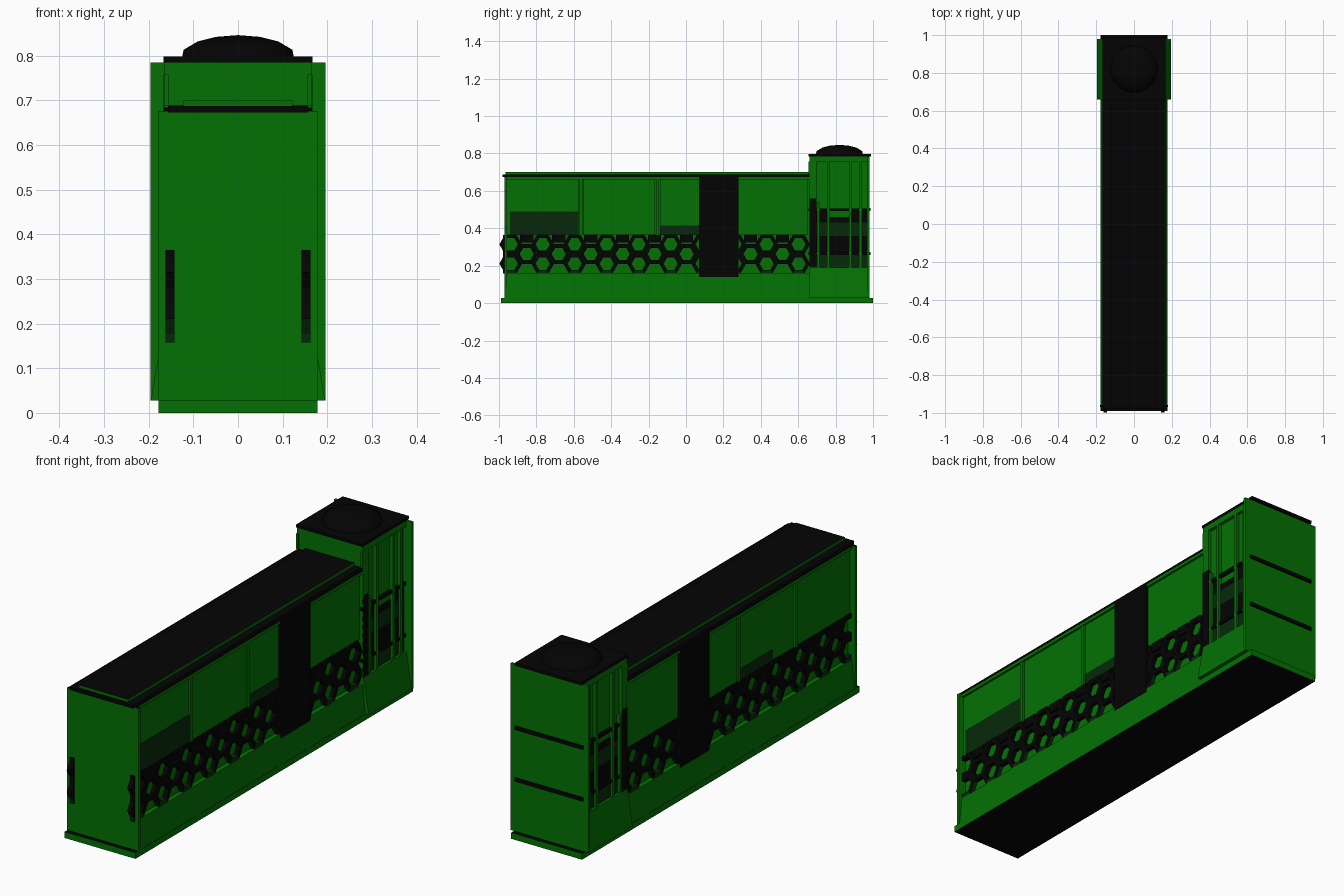
import bpy, bmesh, math

if "Cube" in bpy.data.objects:
    bpy.data.objects.remove(bpy.data.objects["Cube"])


def material(name, rgb):
    m = bpy.data.materials.new(name)
    m.diffuse_color = (*rgb, 1)
    m.use_nodes = True
    m.node_tree.nodes["Principled BSDF"].inputs["Base Color"].default_value = m.diffuse_color
    return m


GREEN = material("leaf green", (0.001, 0.165, 0.001))
BLACK = material("soft black", (0.0012, 0.0012, 0.0012))
DARK = material("dark green", (0.002, 0.022, 0.003))


def finish(name, bm, mats):
    me = bpy.data.meshes.new(name)
    bmesh.ops.recalc_face_normals(bm, faces=bm.faces[:])
    bm.to_mesh(me)
    bm.free()
    for m in mats:
        me.materials.append(m)
    ob = bpy.data.objects.new(name, me)
    bpy.context.collection.objects.link(ob)
    return ob


def box(name, x, y, z, mat, cap=None, both=False, flare=0):
    """Box from ranges. cap colours the top (and the underside if both);
    flare pushes the outer lower edge away from the middle."""
    bm = bmesh.new()
    bmesh.ops.create_cube(bm, size=1)
    for v in bm.verts:
        low = v.co.z < 0
        v.co = [r[0] + (c + 0.5) * (r[1] - r[0]) for c, r in zip(v.co, (x, y, z))]
        outer = max(abs(x[0]), abs(x[1]))
        if low and flare and abs(abs(v.co.x) - outer) < 1e-5:
            v.co.x += math.copysign(flare, v.co.x)
    ob = finish(name, bm, [mat, cap] if cap else [mat])
    if cap:
        for p in ob.data.polygons:
            if p.normal.z > 0.5 or (both and p.normal.z < -0.5):
                p.material_index = 1
    return ob


def sides(name, x, y, z, mat, flare=0):
    """Same box on the right and on the left."""
    box("right_" + name, x, y, z, mat, flare=flare)
    box("left_" + name, (-x[1], -x[0]), y, z, mat, flare=flare)


# Base and hall
box("base", (-.178, .178), (-.99, 1), (0, .028), GREEN, BLACK, both=True)
box("hall_core", (-.143, .143), (-.96, .67), (.028, .672), GREEN)
box("front_wall", (-.179, .179), (-.97, -.957), (.028, .675), GREEN, BLACK)
sides("skirt", (.14, .164), (-.957, .67), (.028, .158), GREEN, flare=.013)
sides("eave_beam", (.14, .165), (-.957, .66), (.66, .674), GREEN)

# Wall panels, posts and doors
for a, b in ((-.957, -.575), (-.55, -.165), (-.14, .07), (.28, .65)):
    sides("wall_panel", (.14, .155), (a, b), (.365, .66), GREEN)
for y in (-.5625, -.1525):
    sides("post", (.14, .162), (y - .009, y + .009), (.365, .66), GREEN)
sides("tall_door", (.14, .168), (.07, .28), (.14, .675), BLACK)
box("right_low_tint", (.155, .158), (-.94, -.575), (.365, .49), DARK)
box("right_small_tint", (.155, .158), (-.14, .07), (.365, .415), DARK)
box("left_small_tint", (-.158, -.155), (-.40, -.165), (.365, .415), DARK)

# Roof of the hall
box("roof", (-.157, .157), (-.98, .67), (.673, .687), BLACK)
sides("roof_edge", (.157, .166), (-.97, .66), (.674, .684), BLACK)
box("raised_roof", (-.122, .122), (-.965, .66), (.687, .70), GREEN, BLACK)


# Honeycomb screens, with the lowest bars in dark green
def honeycomb(name, x0, x1):
    bm = bmesh.new()
    for i in range(19):
        cy = -.937 + i * .0855
        for cz in ((.314, .211) if i % 2 == 0 else (.2625,)):
            rings = []
            for x, r in ((x0, .061), (x1, .061), (x1, .038), (x0, .038)):
                rings.append([bm.verts.new((x, cy + r * math.cos(k * math.pi / 3),
                                            cz + r * math.sin(k * math.pi / 3)))
                              for k in range(6)])
            for j in range(4):
                p, q = rings[j], rings[(j + 1) % 4]
                for k in range(6):
                    n = (k + 1) % 6
                    f = bm.faces.new((p[k], p[n], q[n], q[k]))
                    f.material_index = int(f.calc_center_median().z < .185)
    finish(name, bm, [BLACK, DARK])


honeycomb("right_honeycomb", .142, .162)
honeycomb("left_honeycomb", -.162, -.142)
for i in range(1, 19, 2):
    cy = -.937 + i * .0855
    sides("honeycomb_filler", (.142, .161), (cy - .035, cy + .035), (.325, .366), BLACK)
sides("honeycomb_end", (.142, .162), (-.978, -.96), (.215, .365), BLACK)
sides("honeycomb_end_foot", (.142, .162), (-.978, -.96), (.158, .215), DARK)

# Tower shell, with a wide back plate and flared foot
box("tower_core", (-.152, .152), (.672, .975), (.028, .785), GREEN)
box("tower_back", (-.196, .196), (.968, .98), (.028, .785), GREEN)
box("tower_front", (-.166, .166), (.66, .673), (.19, .785), GREEN)
sides("tower_foot", (.14, .168), (.66, .97), (.028, .19), GREEN, flare=.027)
sides("tower_head", (.152, .166), (.662, .97), (.757, .785), GREEN)
sides("tower_front_corner", (.152, .166), (.66, .698), (.51, .76), GREEN)

# Tower side windows: banded tint, bars and rails
for z0, z1, mat in ((.19, .265, DARK), (.265, .36, BLACK), (.36, .43, DARK), (.43, .46, BLACK)):
    sides("tower_tint", (.152, .157), (.672, .968), (z0, z1), mat)
for a, b in ((.66, .765), (.872, .968)):
    sides("tower_upper_tint", (.152, .157), (a, b), (.46, .50), BLACK)
sides("tower_corner_tint", (.16, .168), (.66, .698), (.19, .56), BLACK)
for y, top in ((.708, .54), (.76, .757), (.878, .757), (.933, .757)):
    sides("tower_bar", (.152, .168), (y - .007, y + .007), (.19, top), GREEN)
for z in (.265, .50):
    sides("tower_rail", (.152, .166), (.655, .975), (z - .007, z + .007), BLACK)
    box("back_rail", (-.17, .17), (.978, .987), (z - .008, z + .008), BLACK)

# Tower front frame above the hall roof
sides("front_frame", (.156, .166), (.655, .668), (.687, .758), GREEN)
box("front_sill", (-.157, .157), (.655, .672), (.672, .688), BLACK)

# Tower roof and dome
box("tower_roof", (-.167, .167), (.655, .99), (.785, .798), BLACK)
bm = bmesh.new()
profile = [(.125, .797), (.122, .813), (.09, .832), (.05, .842), (0, .846)]
pts = [bm.verts.new((r, .82, z)) for r, z in profile]
edges = [bm.edges.new(e) for e in zip(pts, pts[1:])]
bmesh.ops.spin(bm, geom=pts + edges, cent=(0, .82, 0), axis=(0, 0, 1),
               angle=2 * math.pi, steps=24)
bmesh.ops.remove_doubles(bm, verts=bm.verts[:], dist=.0005)
dome = finish("dome", bm, [BLACK])
dome.data.shade_smooth()
